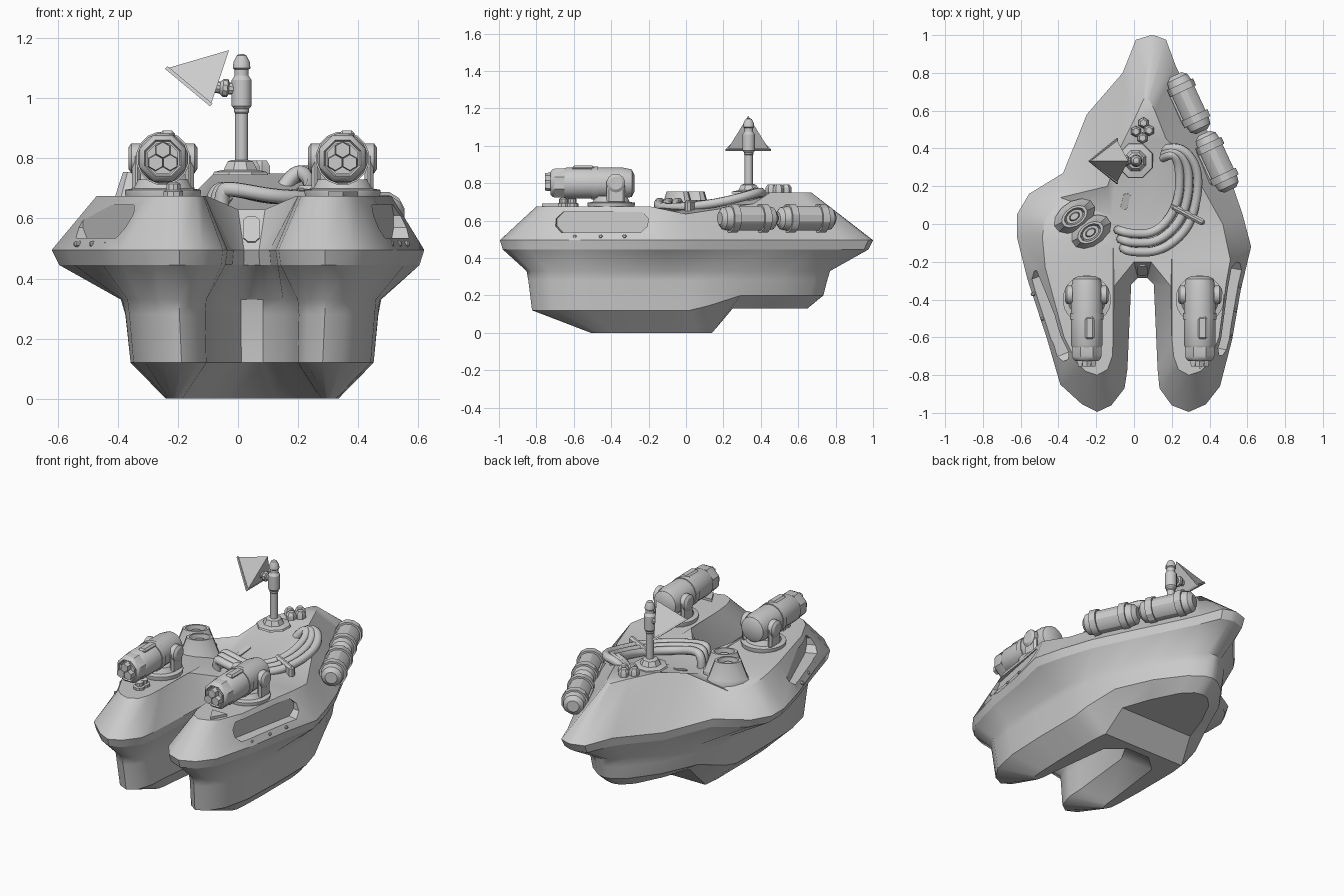
import bpy, bmesh, math
from mathutils import Vector, Matrix

if "Cube" in bpy.data.objects:
    bpy.data.objects.remove(bpy.data.objects["Cube"])

grey = bpy.data.materials.new("hull grey")
grey.diffuse_color = (0.6, 0.6, 0.6, 1)
grey.use_nodes = True
grey.node_tree.nodes["Principled BSDF"].inputs["Base Color"].default_value = grey.diffuse_color
CX = 0.047  # symmetry plane of the lower hull


def finish(name, bm):
    bmesh.ops.recalc_face_normals(bm, faces=bm.faces[:])
    me = bpy.data.meshes.new(name)
    bm.to_mesh(me)
    bm.free()
    me.materials.append(grey)
    ob = bpy.data.objects.new(name, me)
    bpy.context.collection.objects.link(ob)
    return ob


def lathe(name, prof, pos, axis=(0, 0, 1), n=12, sx=1.0, sy=1.0, spin=0.0):
    """Revolve (radius, height) pairs around an axis through pos."""
    bm = bmesh.new()
    q = Vector(axis).to_track_quat('Z', 'Y').to_matrix().to_4x4()
    m = Matrix.Translation(pos) @ q @ Matrix.Rotation(spin, 4, 'Z')
    rings = [[bm.verts.new(m @ Vector((r * sx * math.cos(2 * math.pi * (i + .5) / n),
                                       r * sy * math.sin(2 * math.pi * (i + .5) / n), h)))
              for i in range(n)] for r, h in prof]
    for a, b in zip(rings, rings[1:]):
        for i in range(n):
            bm.faces.new((a[i], a[i - 1], b[i - 1], b[i]))
    bm.faces.new(rings[0])
    bm.faces.new(rings[-1])
    return finish(name, bm)


def box(name, pos, size, rot=(0, 0, 0), bevel=0.0):
    bm = bmesh.new()
    bmesh.ops.create_cube(bm, size=1)
    for v in bm.verts:
        v.co = Vector(v.co[i] * size[i] for i in range(3))
    if bevel:
        bmesh.ops.bevel(bm, geom=bm.edges[:], offset=bevel, segments=1, affect='EDGES')
    ob = finish(name, bm)
    ob.location, ob.rotation_euler = pos, rot
    return ob


def prism(name, pts, origin, u, v, w, depth):
    """Extrude a 2D outline spanned by u, v along w, centred on origin."""
    bm = bmesh.new()
    o, u, v, w = (Vector(a) for a in (origin, u, v, w))
    a, b = ([bm.verts.new(o + u * x + v * y + w * s) for x, y in pts] for s in (-depth / 2, depth / 2))
    bm.faces.new(a)
    bm.faces.new(b)
    for i in range(len(a)):
        bm.faces.new((a[i - 1], a[i], b[i], b[i - 1]))
    return finish(name, bm)


def slot(l, h, c):
    return [(-l, -h + c), (-l + c, -h), (l - c, -h), (l, -h + c), (l, h - c), (l - c, h), (-l + c, h), (-l, h - c)]


# Hull: lofted twin-bow rings, all running stern, left, notch, right
rim = [(.09, 1), (.01, .975), (-.06, .8), (-.25, .58), (-.375, .27), (-.555, .16), (-.62, .05), (-.62, -.07),
       (-.565, -.29), (-.46, -.61), (-.39, -.85), (-.275, -.955), (-.195, -.995), (-.12, -.96), (-.05, -.87),
       (-.035, -.77), (-.015, -.32), (.02, -.285), (.07, -.285), (.105, -.32), (.125, -.77), (.135, -.87),
       (.2, -.96), (.29, -.995), (.38, -.955), (.455, -.86), (.52, -.61), (.565, -.35), (.62, -.12), (.575, .05),
       (.51, .24), (.4, .47), (.29, .69), (.22, .84), (.17, .975), (.12, .995)]
deck = [(.06, .67), (.05, .66), (0, .55), (-.08, .39), (-.14, .2), (-.39, .14), (-.47, .04), (-.485, -.07),
        (-.47, -.23), (-.37, -.6), (-.3, -.74), (-.255, -.78), (-.195, -.8), (-.14, -.77), (-.115, -.7),
        (-.11, -.6), (-.105, -.33), (0, -.2), (.09, -.2), (.195, -.33), (.2, -.6), (.21, -.7), (.235, -.77),
        (.29, -.8), (.35, -.78), (.395, -.74), (.45, -.6), (.49, -.3), (.51, -.19), (.47, 0), (.4, .18),
        (.27, .36), (.17, .45), (.11, .6), (.08, .66), (.07, .67)]
waist = [(.04, .75), (0, .74), (-.08, .68), (-.2, .52), (-.3, .3), (-.36, .12), (-.37, .02), (-.37, -.1),
         (-.37, -.3), (-.36, -.55), (-.32, -.72), (-.26, -.81), (-.195, -.84), (-.14, -.8), (-.11, -.7),
         (-.105, -.6), (-.06, -.18), (.01, -.06)]
keel = [(.04, .65), (0, .64), (-.06, .58), (-.14, .42), (-.2, .25), (-.23, .14), (-.24, .05), (-.24, -.1),
        (-.24, -.25), (-.235, -.4), (-.23, -.47), (-.215, -.5), (-.205, -.51), (-.195, -.5), (-.185, -.46),
        (-.18, -.4), (-.13, .0), (-.03, .09)]
waist += [(2 * CX - x, y) for x, y in reversed(waist)]
keel += [(2 * CX - x, y) for x, y in reversed(keel)]
N = len(rim)


def deck_z(i):
    j = min(i, N - 1 - i)
    return .75 if j < 4 else {4: .69, 5: .62, 6: .635, 7: .675 if i > 18 else .655, 17: .63}.get(j, .675)


def blend(f, z):
    return [bm.verts.new((x + (a - x) * f, y + (b - y) * f, z)) for (x, y), (a, b) in zip(rim, waist)]


bm = bmesh.new()
rings = [
    [bm.verts.new((x, y, 0 if y < .15 else .13)) for x, y in keel],
    [bm.verts.new((CX + (x - CX) * .97, y * .98, .12 + .08 * min(1, max(0, (y - .05) / .24)))) for x, y in waist],
    blend(.98, .28), blend(.92, .33), blend(.1, .445), blend(0, .495),
    [bm.verts.new((x, y, deck_z(i))) for i, (x, y) in enumerate(deck)]]
for a, b in zip(rings, rings[1:]):
    for i in range(N):
        bm.faces.new((a[i - 1], a[i], b[i], b[i - 1]))
k, t = rings[0], rings[-1]
for f in (k[:5] + k[31:], [k[4], k[5], k[30], k[31]], k[5:31]):
    bm.faces.new(f)
# Deck plates: raised stern island, sloped face, sunken centre, two bows
A, B, C, D = (bm.verts.new(p) for p in ((-.12, .04, .62), (.06, .02, .62), (-.11, -.12, .665), (.2, -.18, .665)))
for f in (t[:4] + t[32:], (t[3], t[4], A), (t[3], A, B, t[32]), (t[32], B, t[31]), t[4:9] + [C, A],
          t[8:17] + [C], (C, t[16], t[17]), (A, C, t[17]), (A, t[17], t[18], B), (B, t[18], D),
          (D, t[18], t[19]), t[19:29] + [D], [B, D] + t[28:32]):
    bm.faces.new(f)
# Crisp rim and chine lines
for ring in (rings[0], rings[1], rings[4], rings[5]):
    for i in range(N):
        bm.edges.get((ring[i - 1], ring[i])).smooth = False
bm.normal_update()
bmesh.ops.triangulate(bm, faces=[f for f in bm.faces if len(f.verts) > 4], ngon_method='EAR_CLIP')
hull = finish("hull", bm)

# Side pockets cut into the flanks, with rivets below
for side, c, ang in (("left", (-.455, -.49), 22), ("right", (.505, -.45), 11)):
    s = -1 if side == "left" else 1
    a = math.radians(ang)
    out = Vector((s * math.cos(a), -math.sin(a), 0))
    along = Vector((-out.y, out.x, 0))
    cut = prism(side + "_pocket_cutter", slot(.25, .055, .035), Vector((*c, .59)) + out * .05,
                along, (0, 0, 1), out, .17)
    cut.hide_render = True
    cut.hide_viewport = True
    mod = hull.modifiers.new(side + "_pocket", 'BOOLEAN')
    mod.object, mod.operation, mod.solver = cut, 'DIFFERENCE', 'EXACT'
    for d in (-.14, 0, .13):
        p = Vector((*c, .515)) + along * d + out * .024
        lathe(side + "_rivet", [(.01, -.02), (.01, .012), (.006, .017)], p, out, 8)

# Plate between the bows and slot on the sloped deck face
prism("bow_plate", slot(.027, .05, .015), (.045, -.243, .563), (1, 0, 0), (0, .53, .85), (0, -.85, .53), .012)
prism("deck_slot", slot(.018, .045, .008), (-.045, .12, .652), (.97, -.2, .03), (.25, .92, .31), (0, -.31, .95), .012)

# Twin searchlight turrets
for side, x in (("left", -.25), ("right", .348)):
    lathe(side + "_turret_base", [(.123, .665), (.128, .685), (.128, .695), (.1, .7), (.085, .73)], (x, -.4, 0), n=24)
    lathe(side + "_turret_body", [(.045, -.005), (.075, .01), (.085, .06), (.085, .2), (.078, .205), (.078, .215),
                                  (.085, .22), (.085, .36), (.078, .375)], (x, -.28, .8), (0, -1, 0), 16)
    # Eight-sided muzzle with hexagonal lenses
    lathe(side + "_muzzle", [(.084, 0), (.084, .05), (.078, .065), (.066, .075), (.06, .065)],
          (x, -.65, .8), (0, -1, 0), 8)
    lathe(side + "_muzzle_core", [(.055, 0), (.055, .015)], (x, -.71, .8), (0, -1, 0), 8)
    for i in range(3):
        a = i * 2.094 + math.pi / 2
        lathe(side + "_lens", [(.029, 0), (.026, .035)], (x + .028 * math.cos(a), -.72, .8 + .028 * math.sin(a)),
              (0, -1, 0), 6)
    # Yoke arms with round pivots
    for s in (-1, 1):
        box(side + "_yoke_arm", (x + s * .088, -.375, .755), (.03, .1, .13), bevel=.012)
        lathe(side + "_yoke_pivot", [(.05, 0), (.05, .03), (.035, .04)], (x + s * .075, -.375, .8), (s, 0, 0), 14)
    box(side + "_top_latch", (x + .015, -.55, .88), (.05, .12, .026), bevel=.01)
    lathe(side + "_top_band", [(.09, 0), (.09, .035)], (x, -.47, .8), (0, -1, 0), 16)
for x, y in ((-.215, -.655), (-.215, -.61)):
    lathe("bow_knob", [(.034, .67), (.034, .69), (.024, .695), (.024, .715), (.014, .722)], (x, y, 0), n=10)
prism("bow_wedge", [(-.05, .04), (.05, .04), (0, -.05)], (.35, -.72, .68), (1, 0, 0), (0, 1, 0), (0, 0, 1), .02)

# Twin oval exhaust vents
for x, y in ((-.315, .04), (-.23, -.045)):
    lathe("exhaust_vent", [(1.05, .6), (1.05, .645), (.98, .655), (.66, .755), (.52, .755), (.42, .7)], (x, y, 0),
          n=12, sx=.115, sy=.075, spin=math.radians(35))
    lathe("vent_core", [(.3, .68), (.22, .74)], (x, y, 0), n=12, sx=.115, sy=.075, spin=math.radians(35))

# Sensor mast with collar, sleeve and tip
lathe("mast_base", [(.1, .745), (.095, .755), (.06, .762), (.045, .79), (.03, .795)], (.008, .335, 0), n=8)
lathe("mast", [(.022, .79), (.022, .95), (.026, .955), (.026, .965), (.034, .975), (.034, 1.06), (.024, 1.075),
               (.024, 1.095), (.03, 1.1), (.028, 1.12), (.016, 1.143), (.006, 1.147)], (.012, .335, 0), n=14)
lathe("reflector_arm", [(.02, 0), (.02, .03), (.03, .035), (.03, .05), (.02, .06), (.02, .09)], (.0, .335, 1.03),
      (-1, 0, .1), 10)
# Folded triangular reflector
bm = bmesh.new()
P = [bm.verts.new(p) for p in ((-.235, .333, 1.1), (-.03, .333, 1.16), (-.09, .222, .98), (-.09, .444, .98))]
for f in ((0, 1, 2), (0, 1, 3), (1, 2, 3), (0, 2, 3)):
    bm.faces.new([P[i] for i in f])
finish("reflector", bm)
bm = bmesh.new()
P = [bm.verts.new(p) for p in ((-.243, .333, 1.098), (-.093, .212, .973), (-.093, .454, .973))]
face = bm.faces.new(P)
ext = bmesh.ops.extrude_face_region(bm, geom=[face])
bmesh.ops.translate(bm, vec=(.008, 0, .009), verts=[g for g in ext['geom'] if isinstance(g, bmesh.types.BMVert)])
finish("reflector_plate", bm)

# Cluster of hex knobs on the stern island
for x, y in ((.01, .49), (.05, .535), (.08, .495), (.045, .455)):
    lathe("deck_knob", [(.03, .745), (.03, .775), (.018, .793)], (x, y, 0), n=6)

# Three hoses sweeping round the right side, with a clamp
for i in range(3):
    d = (i - 1) * .048
    cu = bpy.data.curves.new("hose", 'CURVE')
    cu.dimensions, cu.bevel_depth, cu.bevel_resolution, cu.resolution_u = '3D', .025, 2, 6
    cu.use_fill_caps = True
    sp = cu.splines.new('NURBS')
    pts = [(-.07 + d * .3, -.08 - d, .62), (-.07 + d * .3, -.08 - d, .695), (-.02, -.1 - d, .7),
           (.12 + d * .4, -.1 - d, .67), (.24 + d, .0 - d * .6, .67), (.29 + d, .15, .69), (.29 + d, .3, .725),
           (.24 + d * .5, .385 + d * .3, .755), (.18, .385 + d * .4, .745), (.15, .37 + d * .4, .7)]
    sp.points.add(len(pts) - 1)
    for p, co in zip(sp.points, pts):
        p.co = (*co, 1)
    sp.use_endpoint_u, sp.order_u = True, 3
    cu.materials.append(grey)
    bpy.context.collection.objects.link(bpy.data.objects.new("hose", cu))
box("hose_clamp", (.285, .05, .675), (.2, .035, .07), (0, 0, math.radians(-28)), .012)

# Two banded tanks on the right quarter
for x, y in ((.29, .64), (.44, .33)):
    lathe("side_tank", [(.035, -.165), (.06, -.145), (.067, -.11), (.078, -.11), (.078, -.07), (.067, -.07),
                        (.067, .07), (.078, .07), (.078, .11), (.067, .11), (.06, .145), (.035, .165)],
          (x, y, .612), (.42, -.9, 0), 12)
    box("tank_bracket", (x - .04, y - .02, .59), (.08, .2, .06), (0, 0, math.radians(25)), .01)

# Smooth shading with crisp edges, softer on the hull
for soft in (True, False):
    bpy.ops.object.select_all(action='DESELECT')
    for ob in bpy.data.objects:
        if ob.type == 'MESH' and not ob.hide_render and (ob == hull) == soft:
            ob.select_set(True)
            bpy.context.view_layer.objects.active = ob
    bpy.ops.object.shade_smooth_by_angle(angle=math.radians(40 if soft else 30), keep_sharp_edges=True)
